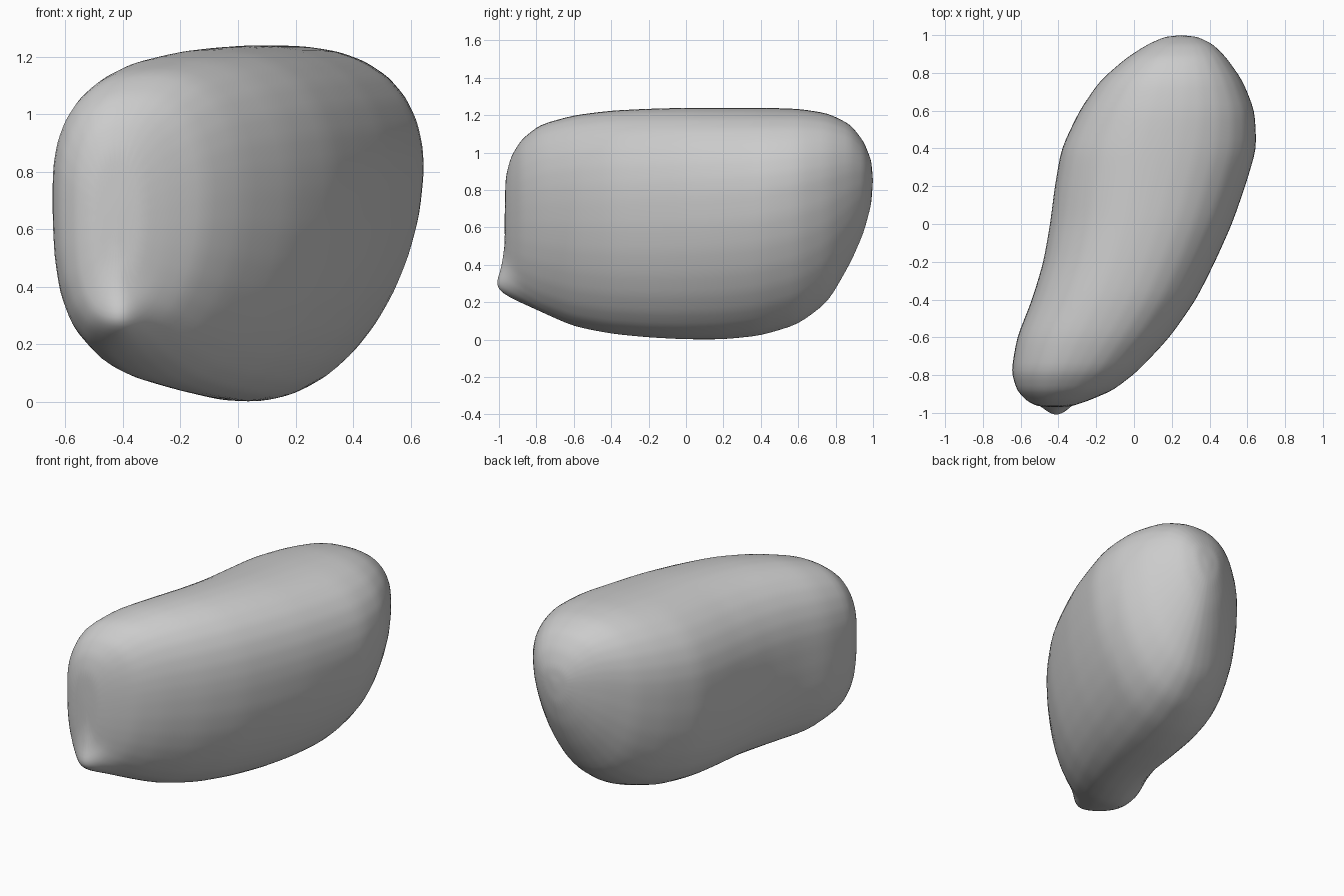
import bpy, bmesh, math
from mathutils import Vector

if "Cube" in bpy.data.objects:
    bpy.data.objects.remove(bpy.data.objects["Cube"])

grey = bpy.data.materials.new("stone grey")
grey.use_nodes = True
colour = (0.6, 0.6, 0.6, 1)
grey.diffuse_color = colour
grey.node_tree.nodes["Principled BSDF"].inputs["Base Color"].default_value = colour

RING = 32

# Cross-sections from front to back: y, left, right, bottom, top
SECTIONS = [
    (-.965, -.51, -.33, .38, .87), (-.935, -.57, -.24, .29, .98),
    (-.88, -.62, -.11, .23, 1.07), (-.78, -.65, .02, .15, 1.15),
    (-.6, -.62, .19, .07, 1.2), (-.4, -.54, .33, .03, 1.225),
    (-.2, -.48, .43, .01, 1.235), (0, -.445, .52, 0, 1.24),
    (.2, -.42, .59, 0, 1.24), (.4, -.385, .65, .02, 1.24),
    (.6, -.29, .64, .08, 1.235), (.76, -.18, .575, .2, 1.21),
    (.88, -.04, .49, .41, 1.15), (.95, .07, .42, .57, 1.06),
    (.99, .16, .34, .72, .96),
]


def blend(a, b, t):
    return a + (b - a) * t


def dip(y, centre):
    """Smooth falloff around one position along the body."""
    return math.exp(-((y - centre) / .3) ** 2)


def section_points(y, left, right, bottom, top):
    """Rounded outline, fuller above and tapering to a keel below."""
    t = (y + 1) / 2
    centre = (left + right) / 2
    half = (right - left) / 2
    points = []
    for i in range(RING):
        a = math.tau * i / RING
        c, s = math.cos(a), math.sin(a)
        if c < 0:
            widest = .6
            upper = 2.3 - .2 * dip(y, 0)
            lower = blend(3.3, 2.1, t) - .5 * dip(y, -.3)
        else:
            widest = blend(.57, .66, t)
            upper = 2.4
            lower = blend(2.05, 1.67, t)
        n = upper if s > 0 else lower
        r = (abs(c) ** n + abs(s) ** n) ** (-1 / n)
        middle = blend(bottom, top, widest)
        height = top - middle if s > 0 else middle - bottom
        points.append(Vector((centre + half * r * c, y, middle + height * r * s)))
    return points


def pull_tip(co):
    """Draw the low front corner out into a small snout."""
    if co.y < -.8:
        d = math.hypot((co.x + .41) / .09, (co.z - .3) / .09)
        co.y = blend(co.y, -1.015, math.exp(-d * d))


# Bean-shaped body lofted through the sections
bm = bmesh.new()
rings = [[bm.verts.new(p) for p in section_points(*s)] for s in SECTIONS]
for a, b in zip(rings, rings[1:]):
    for i in range(RING):
        j = (i + 1) % RING
        bm.faces.new((a[i], a[j], b[j], b[i]))

# Rounded end caps
for ring, y in ((rings[0], -.97), (rings[-1], 1.0)):
    middle = sum((v.co for v in ring), Vector()) / RING
    pole = bm.verts.new((middle.x, y, middle.z))
    for i in range(RING):
        bm.faces.new((ring[i], ring[(i + 1) % RING], pole))
bmesh.ops.subdivide_edges(bm, edges=bm.edges, cuts=1, use_grid_fill=True)
for v in bm.verts:
    pull_tip(v.co)
bmesh.ops.recalc_face_normals(bm, faces=bm.faces)

mesh = bpy.data.meshes.new("bean_body")
bm.to_mesh(mesh)
bm.free()
mesh.materials.append(grey)
body = bpy.data.objects.new("bean_body", mesh)
bpy.context.collection.objects.link(body)
smooth = body.modifiers.new("smooth surface", "SUBSURF")
smooth.levels = smooth.render_levels = 1
for p in mesh.polygons:
    p.use_smooth = True
